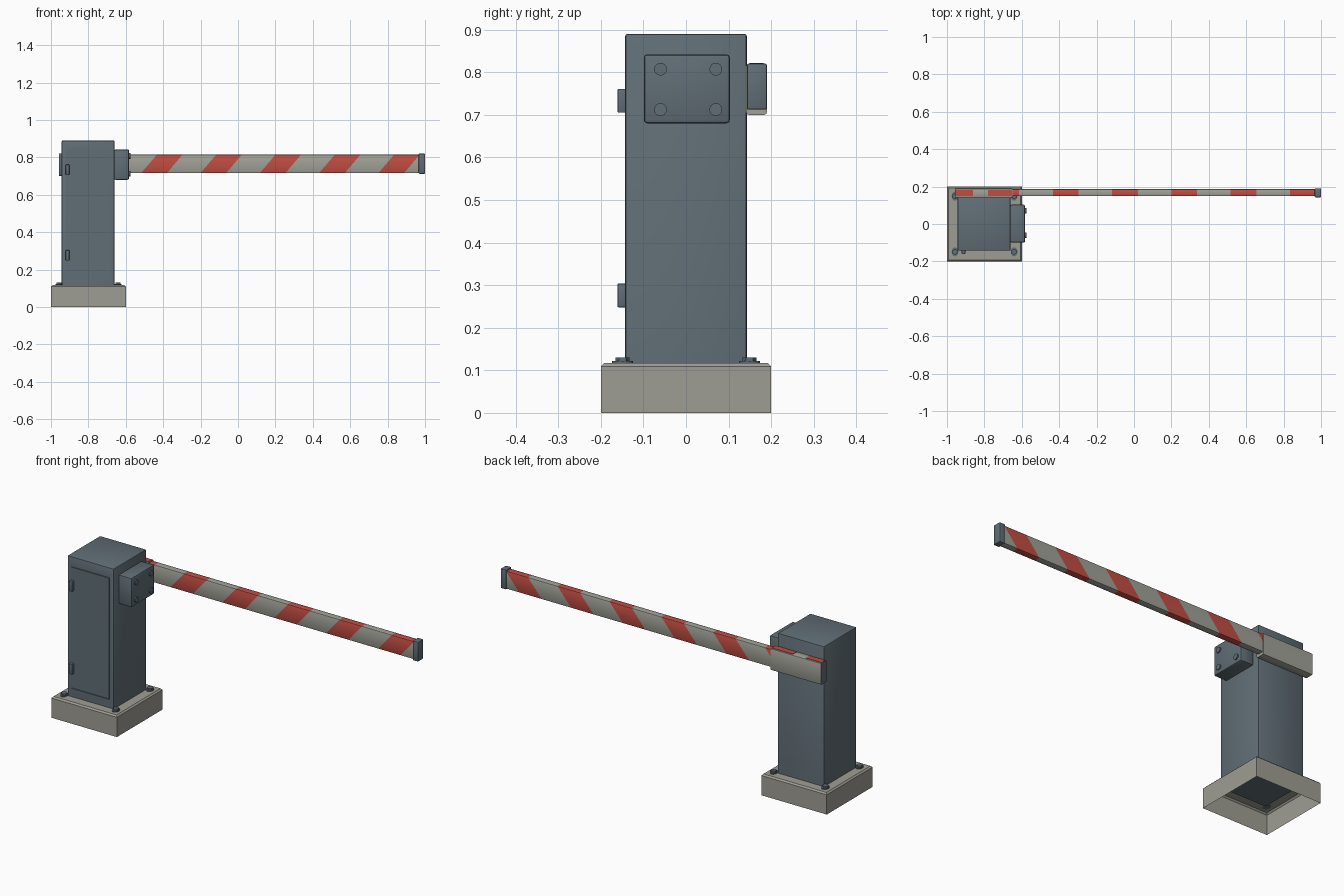
import bpy, bmesh, math
from mathutils import Vector

cube = bpy.data.objects.get("Cube")
if cube:
    bpy.data.objects.remove(cube, do_unlink=True)


def material(name, rgb):
    m = bpy.data.materials.new(name)
    m.use_nodes = True
    m.diffuse_color = (*rgb, 1)
    m.node_tree.nodes["Principled BSDF"].inputs["Base Color"].default_value = (*rgb, 1)
    return m


slate = material("slate_paint", (0.118, 0.155, 0.18))
concrete = material("concrete", (0.345, 0.34, 0.295))
white = material("off_white_paint", (0.36, 0.36, 0.32))
red = material("red_paint", (0.53, 0.075, 0.056))


def finish(name, bm, *mats):
    mesh = bpy.data.meshes.new(name)
    bm.normal_update()
    bm.to_mesh(mesh)
    bm.free()
    for m in mats:
        mesh.materials.append(m)
    ob = bpy.data.objects.new(name, mesh)
    bpy.context.collection.objects.link(ob)
    return ob


def box_mesh(lo, hi, bevel=0.0, pick=lambda e: True, segments=2):
    """Box between two corners, with chosen edges rounded."""
    bm = bmesh.new()
    bmesh.ops.create_cube(bm, size=1)
    for v in bm.verts:
        v.co = [lo[i] + (v.co[i] + 0.5) * (hi[i] - lo[i]) for i in range(3)]
    if bevel:
        bmesh.ops.bevel(bm, geom=[e for e in bm.edges if pick(e)], offset=bevel,
                        segments=segments, profile=0.5, affect='EDGES')
    bm.normal_update()
    return bm


def box(name, lo, hi, mat, bevel=0.0):
    return finish(name, box_mesh(lo, hi, bevel), mat)


def along(axis):
    return lambda e: abs((e.verts[0].co - e.verts[1].co).normalized()[axis]) > 0.9


def cylinder(name, center, radius, depth, mat, axis='Z', sides=16):
    bm = bmesh.new()
    bmesh.ops.create_cone(bm, cap_ends=True, segments=sides, radius1=radius,
                          radius2=radius, depth=depth)
    ob = finish(name, bm, mat)
    ob.location = center
    if axis == 'X':
        ob.rotation_euler.y = math.pi / 2
    return ob


# Concrete plinth, a shell open underneath
bm = box_mesh((-1, -0.2, 0), (-0.6, 0.2, 0.117), 0.008,
              lambda e: all(v.co.z > 0.1 for v in e.verts), 1)
bmesh.ops.delete(bm, geom=[f for f in bm.faces if f.normal.z < -0.9], context='FACES')
finish("plinth", bm, concrete)

# Cabinet with a groove cut round the door
bm = box_mesh((-0.943, -0.143, 0.112), (-0.66, 0.143, 0.89), 0.006,
              lambda e: along(2)(e) or all(v.co.z > 0.8 for v in e.verts))
front = max((f for f in bm.faces if f.normal.y < -0.9), key=lambda f: f.calc_area())
bmesh.ops.inset_region(bm, faces=[front], thickness=0.026)
for v in front.verts:
    v.co.z = 0.835 if v.co.z > 0.5 else 0.163
rim = bmesh.ops.inset_region(bm, faces=[front], thickness=0.004)["faces"]
groove = bmesh.ops.extrude_face_region(bm, geom=rim)["geom"]
bmesh.ops.delete(bm, geom=rim, context='FACES_ONLY')
for v in groove:
    if isinstance(v, bmesh.types.BMVert):
        v.co.y += 0.005
finish("cabinet", bm, slate)

# Door hinges
for name, z in (("lower_hinge", 0.276), ("upper_hinge", 0.733)):
    box(name, (-0.921, -0.161, z - 0.028), (-0.902, -0.14, z + 0.028), slate, 0.003)

# Anchor bolts at the four corners of the plinth
for x in (-0.957, -0.641):
    for y in (-0.149, 0.149):
        washer = cylinder("anchor_washer", (x, y, 0.119), 0.018, 0.006, slate)
        washer.scale.y = 1.35
        cylinder("anchor_nut", (x, y, 0.124), 0.016, 0.013, slate, sides=6)

# Drive housing on the side, with four screws
box("drive_housing", (-0.662, -0.099, 0.68), (-0.582, 0.103, 0.842), slate, 0.008)
for y in (-0.06, 0.07):
    for z in (0.712, 0.807):
        cylinder("housing_screw", (-0.58, y, z), 0.015, 0.008, slate, 'X')

# Boom with slanted stripes cut through it
period, width, lean = 0.317, 0.137, 0.85
z0 = 0.715
bm = box_mesh((-0.95, 0.149, z0), (0.97, 0.187, 0.814), 0.005, along(0))
starts = [0.75 - period * k for k in range(6)]
for s in starts:
    for x in (s, s + width):
        bmesh.ops.bisect_plane(bm, geom=bm.verts[:] + bm.edges[:] + bm.faces[:],
                               plane_co=(x, 0, z0), plane_no=Vector((1, 0, -lean)))
for f in bm.faces:
    c = f.calc_center_median()
    x = c.x - lean * (c.z - z0)
    f.material_index = int(any(s < x < s + width for s in starts))
finish("boom", bm, white, red)

# Cap on the boom tip
box("boom_end_cap", (0.966, 0.143, 0.712), (1, 0.19, 0.82), slate, 0.004)

# Clamp that carries the boom behind the cabinet
bm = box_mesh((-0.958, 0.141, 0.7), (-0.65, 0.19, 0.819), 0.006, along(0))
for f in bm.faces:
    f.material_index = int(f.normal.y < -0.5 or f.normal.x < -0.5)
finish("boom_clamp", bm, white, slate)
for lo, hi in ((-0.956, -0.86), (-0.78, -0.652)):
    box("clamp_red_patch", (lo, 0.149, 0.816), (hi, 0.182, 0.821), red)

# Smooth only the rounded edges
bpy.ops.object.select_all(action='DESELECT')
for ob in bpy.context.collection.objects:
    if ob.type == 'MESH':
        ob.select_set(True)
        bpy.context.view_layer.objects.active = ob
bpy.ops.object.shade_smooth_by_angle(angle=math.radians(30))
